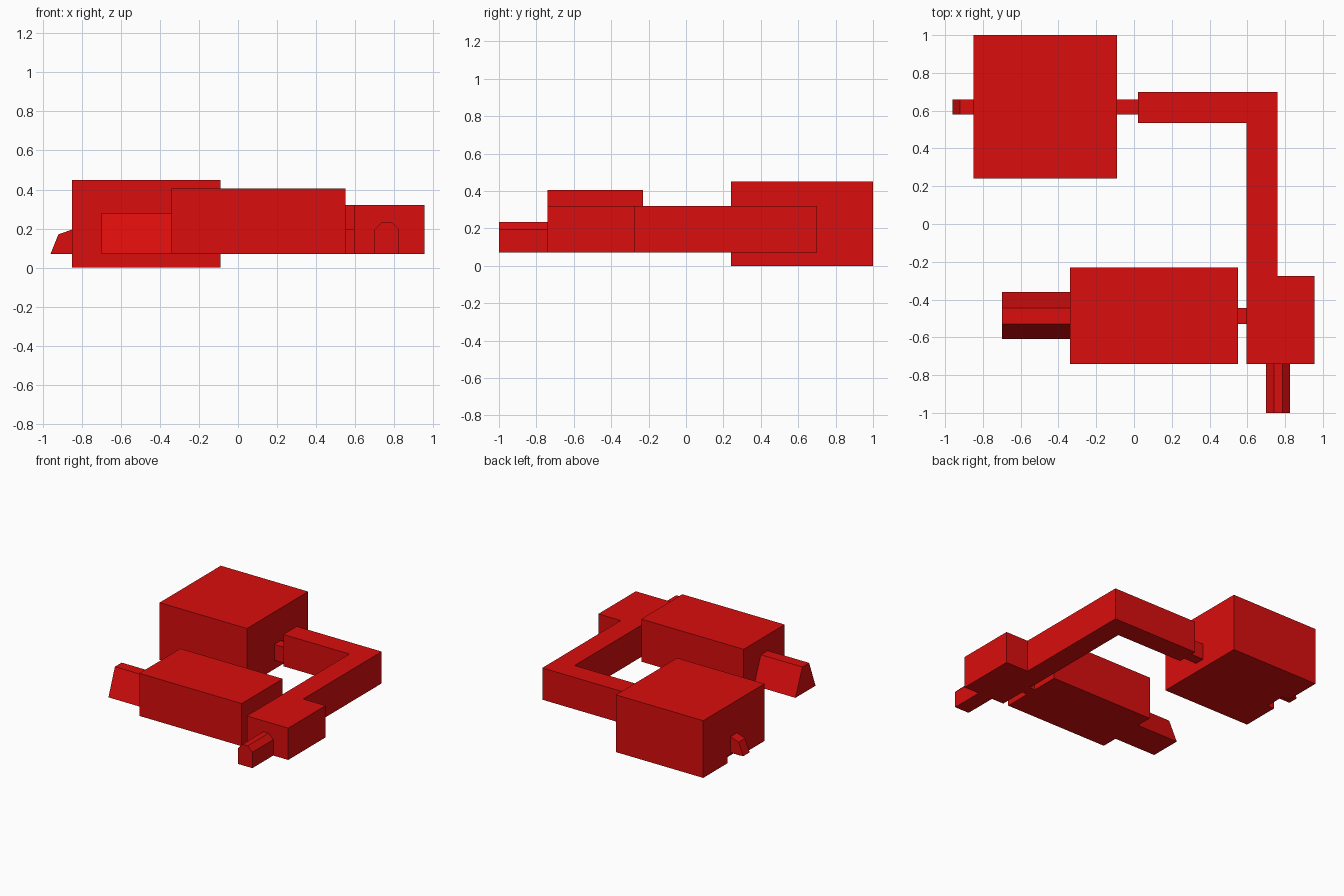
import bpy
import bmesh
from mathutils import Vector

if "Cube" in bpy.data.objects:
    bpy.data.objects.remove(bpy.data.objects["Cube"], do_unlink=True)

red = bpy.data.materials.new("red")
red.use_nodes = True
red.diffuse_color = (0.70, 0.004, 0.004, 1)
red.node_tree.nodes["Principled BSDF"].inputs["Base Color"].default_value = red.diffuse_color

FLOOR = 0.07   # underside of the raised parts
PIN_TOP = 0.195


def prism(name, profile, axis, start, end):
    """Extrude a flat outline along an axis; outline pairs are the other two axes in order."""
    def place(pair, depth):
        co = list(pair)
        co.insert("xyz".index(axis), depth)
        return Vector(co)

    bm = bmesh.new()
    base = bm.faces.new([bm.verts.new(place(p, start)) for p in profile])
    step = place((0, 0), end - start)
    out = bmesh.ops.extrude_face_region(bm, geom=[base], use_keep_orig=True)
    moved = [g for g in out["geom"] if isinstance(g, bmesh.types.BMVert)]
    bmesh.ops.translate(bm, verts=moved, vec=step)
    bmesh.ops.recalc_face_normals(bm, faces=bm.faces)
    mesh = bpy.data.meshes.new(name)
    bm.to_mesh(mesh)
    bm.free()
    mesh.materials.append(red)
    obj = bpy.data.objects.new(name, mesh)
    bpy.context.collection.objects.link(obj)
    return obj


def box(name, x, y, z):
    outline = [(x[0], y[0]), (x[1], y[0]), (x[1], y[1]), (x[0], y[1])]
    return prism(name, outline, "z", *z)


# Large rear block with a shallow notch under its outer spout
rear_block = box("rear_block", (-0.85, -0.09), (0.24, 1.0), (0, 0.45))
cutter = box("notch_cutter", (-0.90, -0.79), (0.54, 0.70), (-0.05, 0.055))
cutter.hide_render = True
cutter.hide_set(True)
cut = rear_block.modifiers.new("notch", "BOOLEAN")
cut.operation = "DIFFERENCE"
cut.solver = "EXACT"
cut.object = cutter
bpy.context.view_layer.objects.active = rear_block
bpy.ops.object.modifier_apply(modifier=cut.name)
bpy.data.objects.remove(cutter, do_unlink=True)

# Long front block
box("front_block", (-0.34, 0.55), (-0.74, -0.23), (FLOOR, 0.405))

# Angled corridor with a wider front end
corridor = [(0.02, 0.535), (0.595, 0.535), (0.595, -0.74), (0.955, -0.74),
            (0.955, -0.275), (0.76, -0.275), (0.76, 0.70), (0.02, 0.70)]
prism("corridor", corridor, "z", FLOOR, 0.32)

# Small connectors between the blocks and the corridor
box("rear_connector", (-0.09, 0.02), (0.58, 0.66), (FLOOR, PIN_TOP))
box("front_connector", (0.55, 0.595), (-0.53, -0.445), (FLOOR, PIN_TOP))

# Sloped spout on the rear block
prism("rear_spout", [(-0.85, FLOOR), (-0.96, FLOOR), (-0.92, 0.17), (-0.85, PIN_TOP)],
      "y", 0.58, 0.66)

# Trapezoid spout on the front block
prism("side_spout", [(-0.61, FLOOR), (-0.36, FLOOR), (-0.445, 0.28), (-0.53, 0.28)],
      "x", -0.70, -0.34)

# Chamfered spout on the corridor's front end
prism("front_spout", [(0.70, FLOOR), (0.825, FLOOR), (0.825, PIN_TOP),
                      (0.785, 0.235), (0.74, 0.235), (0.70, PIN_TOP)],
      "y", -1.0, -0.74)
